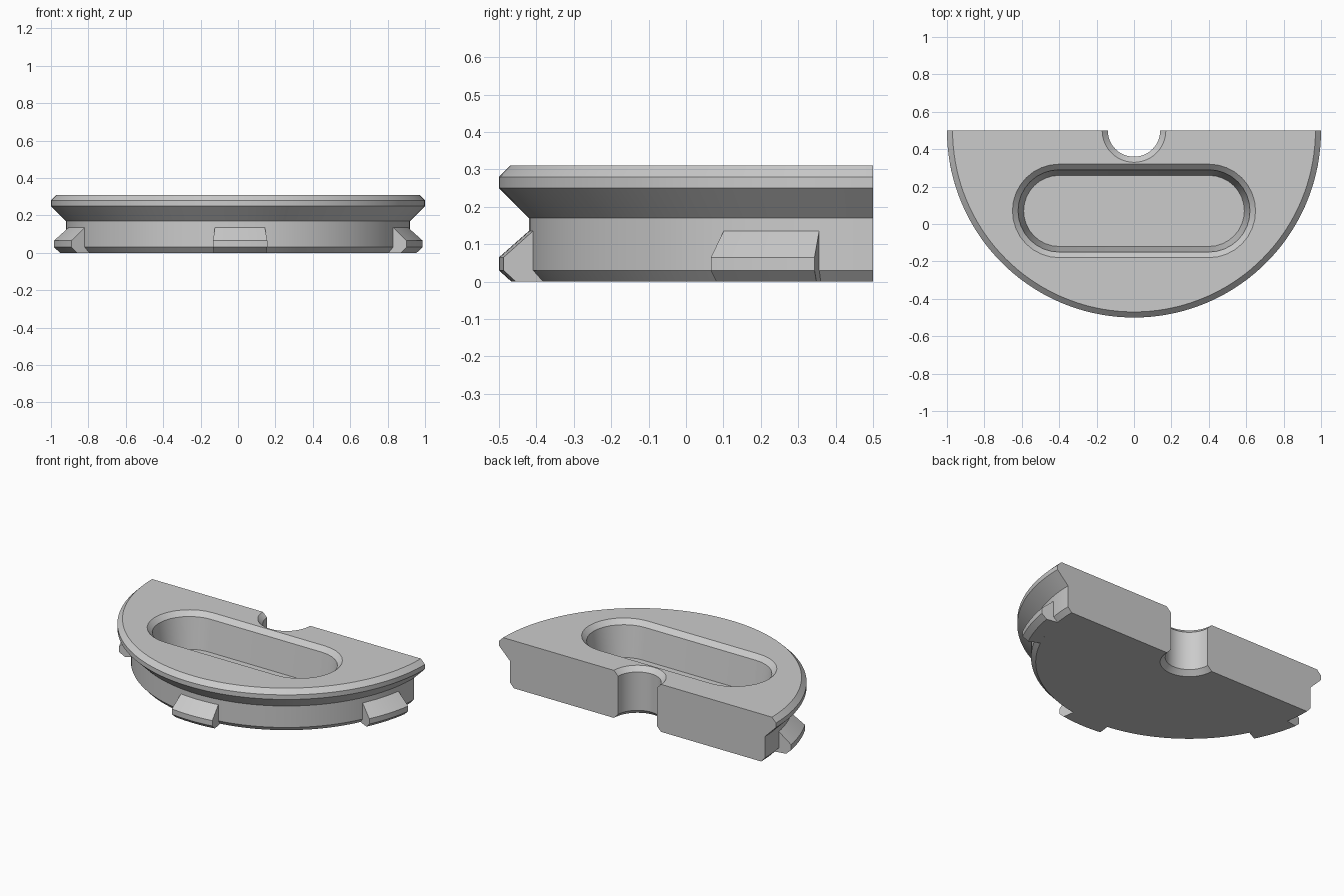
import bpy
import bmesh
from math import cos, sin, pi, radians

cube = bpy.data.objects.get("Cube")
if cube:
    bpy.data.objects.remove(cube, do_unlink=True)

grey = bpy.data.materials.new("mid_grey")
grey.use_nodes = True
GREY = (0.6, 0.6, 0.6, 1)
grey.diffuse_color = GREY
grey.node_tree.nodes["Principled BSDF"].inputs["Base Color"].default_value = GREY

CENTRE_Y = 0.5   # axis of the half disc
HEIGHT = 0.31


def loft(name, rings):
    """Join equal closed rings of points with quads and cap both ends."""
    bm = bmesh.new()
    loops = [[bm.verts.new(p) for p in ring] for ring in rings]
    n = len(loops[0])
    for a, b in zip(loops, loops[1:]):
        for i in range(n):
            j = (i + 1) % n
            bm.faces.new((a[i], a[j], b[j], b[i]))
    bm.faces.new(loops[0])
    bm.faces.new(loops[-1])
    bmesh.ops.recalc_face_normals(bm, faces=bm.faces)
    mesh = bpy.data.meshes.new(name)
    bm.to_mesh(mesh)
    bm.free()
    mesh.materials.append(grey)
    obj = bpy.data.objects.new(name, mesh)
    bpy.context.collection.objects.link(obj)
    return obj


def sweep(name, profile, start, end, steps):
    """Turn an (r, z) profile around the disc axis between two angles."""
    angles = [radians(start + (end - start) * i / steps) for i in range(steps + 1)]
    return loft(name, [[(r * cos(a), CENTRE_Y + r * sin(a), z) for r, z in profile]
                       for a in angles])


def stadium(radius, z, half=0.4, y=0.07, steps=16):
    """Rounded slot outline."""
    pts = []
    for side in (1, -1):
        for i in range(steps + 1):
            a = -pi / 2 + pi * i / steps
            pts.append((side * (half + radius * cos(a)), y + side * radius * sin(a), z))
    return pts


def activate(obj):
    bpy.ops.object.select_all(action="DESELECT")
    obj.select_set(True)
    bpy.context.view_layer.objects.active = obj


def smooth(obj):
    activate(obj)
    bpy.ops.object.shade_smooth_by_angle(angle=radians(20))


# Half disc with flared rim and central chamfered notch
body = sweep("half_disc_body", [
    (0.17, HEIGHT), (0.14, 0.28), (0.14, 0.03), (0.17, 0),
    (0.893, 0), (0.92, 0.03), (0.92, 0.17),
    (1, 0.25), (1, 0.28), (0.97, HEIGHT)], 180, 360, 72)

# Blind slot with chamfered mouth and tapered walls
cutter = loft("slot_cutter", [stadium(0.19, 0.08), stadium(0.22, 0.28),
                              stadium(0.25, HEIGHT), stadium(0.25, HEIGHT + 0.1)])
cutter.hide_render = True
cut = body.modifiers.new("slot", "BOOLEAN")
cut.operation = "DIFFERENCE"
cut.solver = "EXACT"
cut.object = cutter
activate(body)
bpy.ops.object.modifier_apply(modifier=cut.name)
bpy.data.objects.remove(cutter, do_unlink=True)
smooth(body)

# Locking tabs, a fifth of a turn apart
tab_profile = [(0.893, 0), (0.967, 0), (1, 0.03), (1, 0.065), (0.915, 0.14), (0.893, 0.14)]
for i, side in enumerate(("right", "front", "left")):
    start = 190.3 + 72 * i
    smooth(sweep(side + "_locking_tab", tab_profile, start, start + 16.7, 8))
